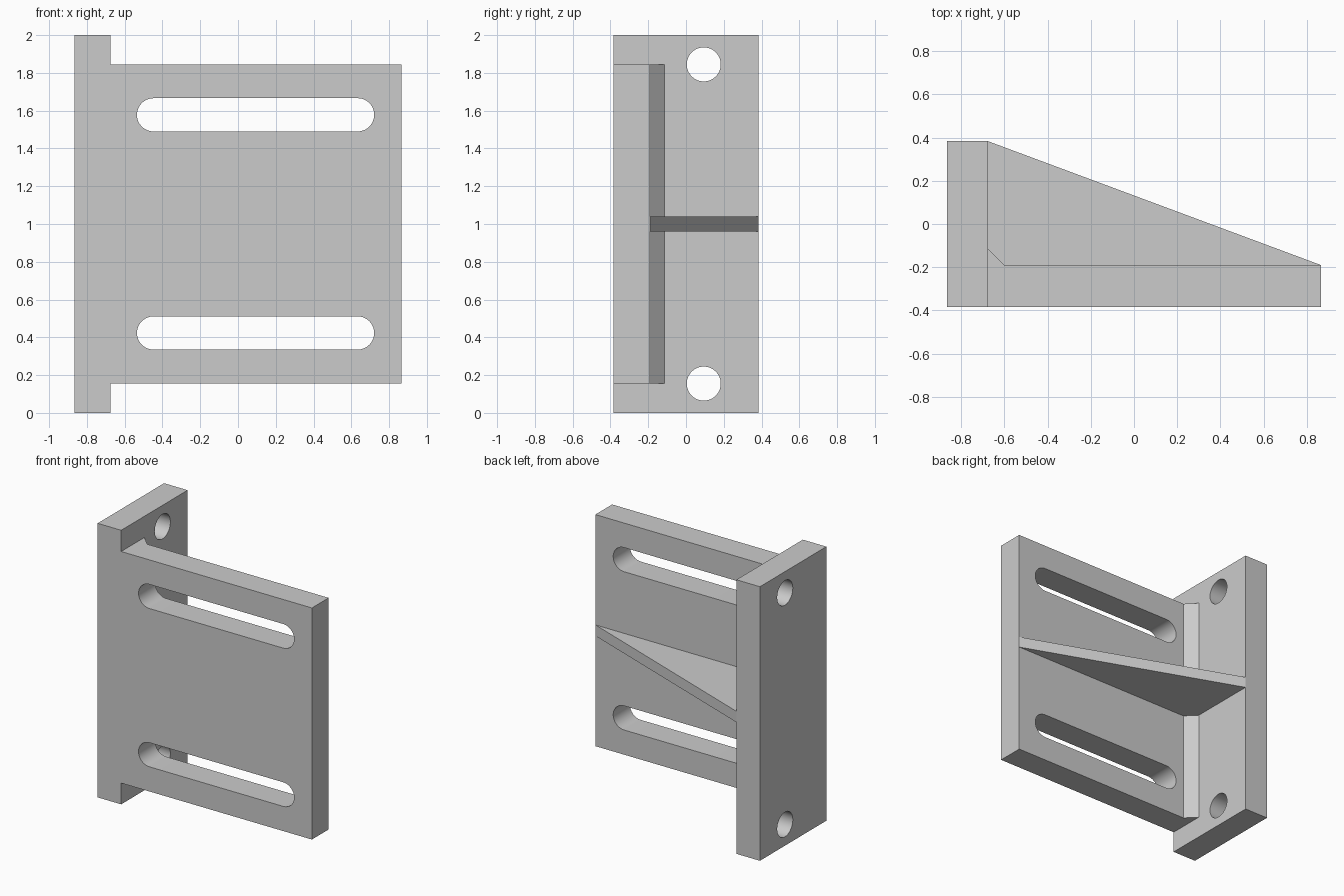
import bpy, bmesh
from math import pi, cos, sin, radians
from mathutils import Vector

cube = bpy.data.objects.get("Cube")
if cube:
    bpy.data.objects.remove(cube, do_unlink=True)

# Single plain metal colour
COLOUR = (0.6, 0.6, 0.6, 1.0)
metal = bpy.data.materials.new("plain grey")
metal.use_nodes = True
metal.diffuse_color = COLOUR
metal.node_tree.nodes["Principled BSDF"].inputs["Base Color"].default_value = COLOUR

# Main dimensions
LEFT, STEP, RIGHT = -0.865, -0.675, 0.865
FRONT, PLATE_BACK, BACK = -0.383, -0.19, 0.383
PLATE_LOW, PLATE_HIGH, HEIGHT = 0.155, 1.845, 2.0
CHAMFER = 0.075


def prism(name, points, offset):
    """Extrude a closed outline of 3D points along an offset."""
    bm = bmesh.new()
    face = bm.faces.new([bm.verts.new(p) for p in points])
    ext = bmesh.ops.extrude_face_region(bm, geom=[face])
    moved = [v for v in ext["geom"] if isinstance(v, bmesh.types.BMVert)]
    bmesh.ops.translate(bm, verts=moved, vec=Vector(offset))
    bmesh.ops.recalc_face_normals(bm, faces=bm.faces)
    mesh = bpy.data.meshes.new(name)
    bm.to_mesh(mesh)
    bm.free()
    mesh.materials.append(metal)
    obj = bpy.data.objects.new(name, mesh)
    bpy.context.collection.objects.link(obj)
    return obj


def upright(name, outline, low, high):
    """Prism standing on an xy outline."""
    return prism(name, [(x, y, low) for x, y in outline], (0, 0, high - low))


def stadium(a, b, radius, steps=24):
    """Outline of a slot from a to b; a round hole when a equals b."""
    pts = []
    for centre, start in ((b, -pi / 2), (a, pi / 2)):
        for i in range(steps + 1):
            if a == b and i == steps:
                continue
            t = start + pi * i / steps
            pts.append((centre + radius * cos(t), radius * sin(t)))
    return pts


def cut(obj, cutters):
    """Cut openings through a part, then remove the cutters."""
    bpy.context.view_layer.objects.active = obj
    for cutter in cutters:
        cutter.hide_render = True
        mod = obj.modifiers.new("opening", 'BOOLEAN')
        mod.operation = 'DIFFERENCE'
        mod.solver = 'EXACT'
        mod.object = cutter
        bpy.ops.object.modifier_apply(modifier=mod.name)
        bpy.data.objects.remove(cutter, do_unlink=True)
    bpy.ops.object.select_all(action='DESELECT')
    obj.select_set(True)
    bpy.ops.object.shade_smooth_by_angle(angle=radians(30))


# Tall side flange with two bolt holes
flange = upright("side_flange", [(LEFT, FRONT), (STEP, FRONT), (STEP, BACK), (LEFT, BACK)],
                 0, HEIGHT)
hole = stadium(0.094, 0.094, 0.09)
cut(flange, [prism("bolt_hole", [(LEFT - 0.1, y, z + dz) for y, dz in hole], (0.4, 0, 0))
             for z in (PLATE_LOW, PLATE_HIGH)])

# Front plate with a chamfered inner corner and two long slots
plate = upright("front_plate",
                [(STEP, FRONT), (RIGHT, FRONT), (RIGHT, PLATE_BACK),
                 (STEP + CHAMFER, PLATE_BACK), (STEP, PLATE_BACK + CHAMFER)],
                PLATE_LOW, PLATE_HIGH)
slot = stadium(-0.447, 0.633, 0.088)
cut(plate, [prism("slot", [(x, FRONT - 0.1, z + dz) for x, dz in slot], (0, 0.4, 0))
            for z in (0.423, 1.578)])

# Triangular stiffening rib behind the plate
upright("stiffening_rib",
        [(STEP, PLATE_BACK + CHAMFER), (STEP + CHAMFER, PLATE_BACK),
         (RIGHT, PLATE_BACK), (STEP, BACK)],
        0.96, 1.04)
